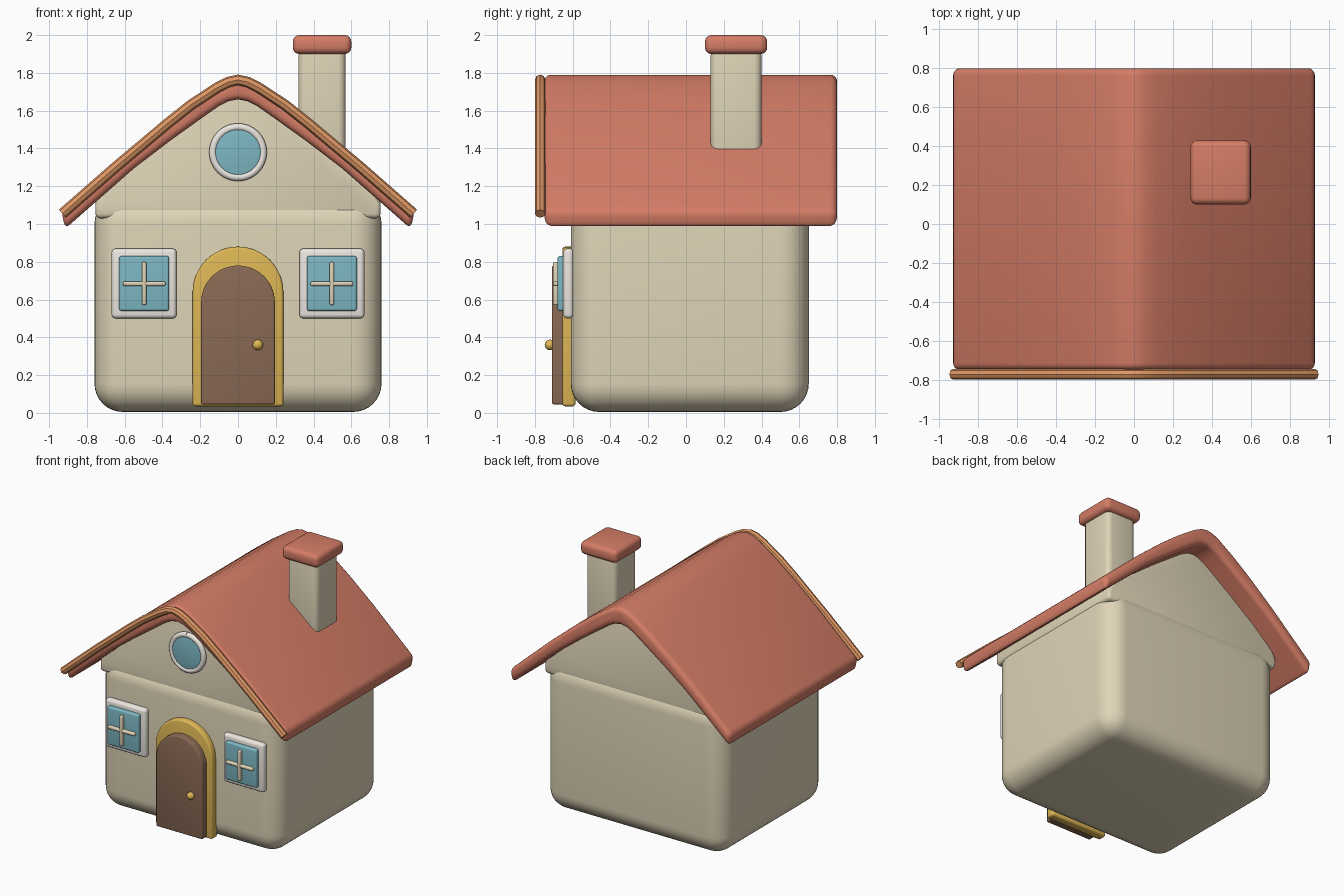
import bpy, bmesh, math
from mathutils import Matrix, Vector

if "Cube" in bpy.data.objects:
    bpy.data.objects.remove(bpy.data.objects["Cube"])


def material(name, rgb):
    m = bpy.data.materials.new(name)
    m.diffuse_color = [(c / 255) ** 2.2 for c in rgb] + [1]
    m.use_nodes = True
    m.node_tree.nodes["Principled BSDF"].inputs["Base Color"].default_value = m.diffuse_color
    return m


WALL = material("cream", (222, 211, 182))
ROOF = material("terracotta", (212, 124, 102))
TRIM = material("orange", (222, 150, 100))
GOLD = material("gold", (222, 182, 86))
WOOD = material("brown", (138, 106, 86))
WHITE = material("white", (236, 230, 224))
GLASS = material("blue", (124, 182, 194))


def finish(bm, name, mat):
    bmesh.ops.recalc_face_normals(bm, faces=bm.faces)
    me = bpy.data.meshes.new(name)
    bm.to_mesh(me)
    bm.free()
    ob = bpy.data.objects.new(name, me)
    bpy.context.collection.objects.link(ob)
    me.materials.append(mat)
    bpy.ops.object.select_all(action='DESELECT')
    ob.select_set(True)
    bpy.context.view_layer.objects.active = ob
    bpy.ops.object.shade_smooth_by_angle(angle=math.radians(35))
    return ob


def prism(name, profile, y0, y1, bevel, mat, segs=4):
    """Extrude an (x, z) profile along y and round its sharp edges."""
    bm = bmesh.new()
    a = [bm.verts.new((x, y0, z)) for x, z in profile]
    b = [bm.verts.new((x, y1, z)) for x, z in profile]
    bm.faces.new(a)
    bm.faces.new(b[::-1])
    for i in range(len(a)):
        j = (i + 1) % len(a)
        bm.faces.new((a[i], b[i], b[j], a[j]))
    bmesh.ops.recalc_face_normals(bm, faces=bm.faces)
    sharp = [e for e in bm.edges if e.calc_face_angle() > math.radians(40)]
    bmesh.ops.bevel(bm, geom=sharp, offset=bevel, segments=segs, profile=0.5,
                    affect='EDGES', clamp_overlap=True)
    return finish(bm, name, mat)


def box(name, x0, x1, y0, y1, z0, z1, bevel, mat, segs=4):
    return prism(name, [(x0, z0), (x1, z0), (x1, z1), (x0, z1)], y0, y1, bevel, mat, segs)


def arch(r, z0, spring, n=24):
    return [(-r, z0), (r, z0)] + [(r * math.cos(math.pi * i / n), spring + r * math.sin(math.pi * i / n))
                                  for i in range(n + 1)]


def circle(r, cz, n=40):
    return [(r * math.cos(math.tau * i / n), cz + r * math.sin(math.tau * i / n)) for i in range(n)]


def mirrored(half):
    """Complete a right-hand profile that starts on x = 0."""
    return [(-x, z) for x, z in half[:0:-1]] + half


def tube(name, path, y, r, mat, sides=8):
    """Sweep a ring along an (x, z) path lying in a plane of constant y."""
    bm = bmesh.new()
    rings = []
    for i, (x, z) in enumerate(path):
        p, q = path[max(i - 1, 0)], path[min(i + 1, len(path) - 1)]
        t = Vector((q[0] - p[0], 0, q[1] - p[1])).normalized()
        n = Vector((-t.z, 0, t.x))
        rings.append([bm.verts.new(Vector((x, y, z)) + n * (r * math.cos(math.tau * k / sides))
                                   + Vector((0, r * math.sin(math.tau * k / sides), 0)))
                      for k in range(sides)])
    for a, b in zip(rings, rings[1:]):
        for k in range(sides):
            j = (k + 1) % sides
            bm.faces.new((a[k], a[j], b[j], b[k]))
    bm.faces.new(rings[0])
    bm.faces.new(rings[-1])
    return finish(bm, name, mat)


# Walls: rounded body and gable
box("body", -0.76, 0.76, -0.61, 0.65, 0.005, 1.15, 0.15, WALL, 8)
gable = mirrored([(0, 1.70), (0.09, 1.68), (0.22, 1.59), (0.70, 1.215), (0.755, 1.11), (0.755, 1.03)])
prism("gable", gable, -0.59, 0.63, 0.025, WALL, 3)

# Roof: bent slab with a rounded ridge
top = mirrored([(0, 1.79), (0.05, 1.78), (0.11, 1.75), (0.25, 1.655), (0.40, 1.54), (0.60, 1.372), (0.935, 1.07)])
under = mirrored([(0, 1.66), (0.05, 1.65), (0.10, 1.625), (0.20, 1.555), (0.36, 1.44), (0.55, 1.295), (0.915, 0.975)])
prism("roof", top + under[::-1], -0.75, 0.80, 0.035, ROOF)

# Front roof trim
trim = mirrored([(0, 1.763), (0.05, 1.752), (0.11, 1.722), (0.25, 1.63), (0.37, 1.535), (0.65, 1.30), (0.93, 1.055)])
tube("roof_trim", trim, -0.772, 0.028, TRIM)

# Chimney
box("chimney", 0.32, 0.57, 0.13, 0.40, 1.25, 1.93, 0.04, WALL)
box("chimney_cap", 0.29, 0.60, 0.10, 0.43, 1.90, 2.0, 0.035, ROOF)

# Door
prism("door_frame", arch(0.24, 0.035, 0.64), -0.655, -0.585, 0.015, GOLD, 3)
prism("door", arch(0.195, 0.045, 0.585), -0.71, -0.60, 0.01, WOOD, 3)
bm = bmesh.new()
bmesh.ops.create_uvsphere(bm, u_segments=20, v_segments=12, radius=0.028,
                          matrix=Matrix.Translation((0.105, -0.72, 0.36)))
finish(bm, "door_knob", GOLD)

# Square windows
for side, c in (("left", -0.497), ("right", 0.497)):
    box(side + "_window_frame", c - 0.172, c + 0.172, -0.65, -0.595, 0.50, 0.87, 0.022, WHITE)
    box(side + "_window_glass", c - 0.132, c + 0.132, -0.68, -0.62, 0.54, 0.83, 0.012, GLASS)
    box(side + "_window_upright", c - 0.012, c + 0.012, -0.705, -0.67, 0.57, 0.80, 0.009, WALL, 3)
    box(side + "_window_crossbar", c - 0.113, c + 0.113, -0.703, -0.67, 0.672, 0.696, 0.009, WALL, 3)

# Round attic window
ring = [(0.133 * math.sin(math.tau * i / 48), 1.38 + 0.133 * math.cos(math.tau * i / 48)) for i in range(48)]
tube("round_window_frame", ring + ring[:1], -0.605, 0.02, WHITE, 12)
prism("round_window_glass", circle(0.122, 1.38), -0.62, -0.58, 0.008, GLASS, 3)
